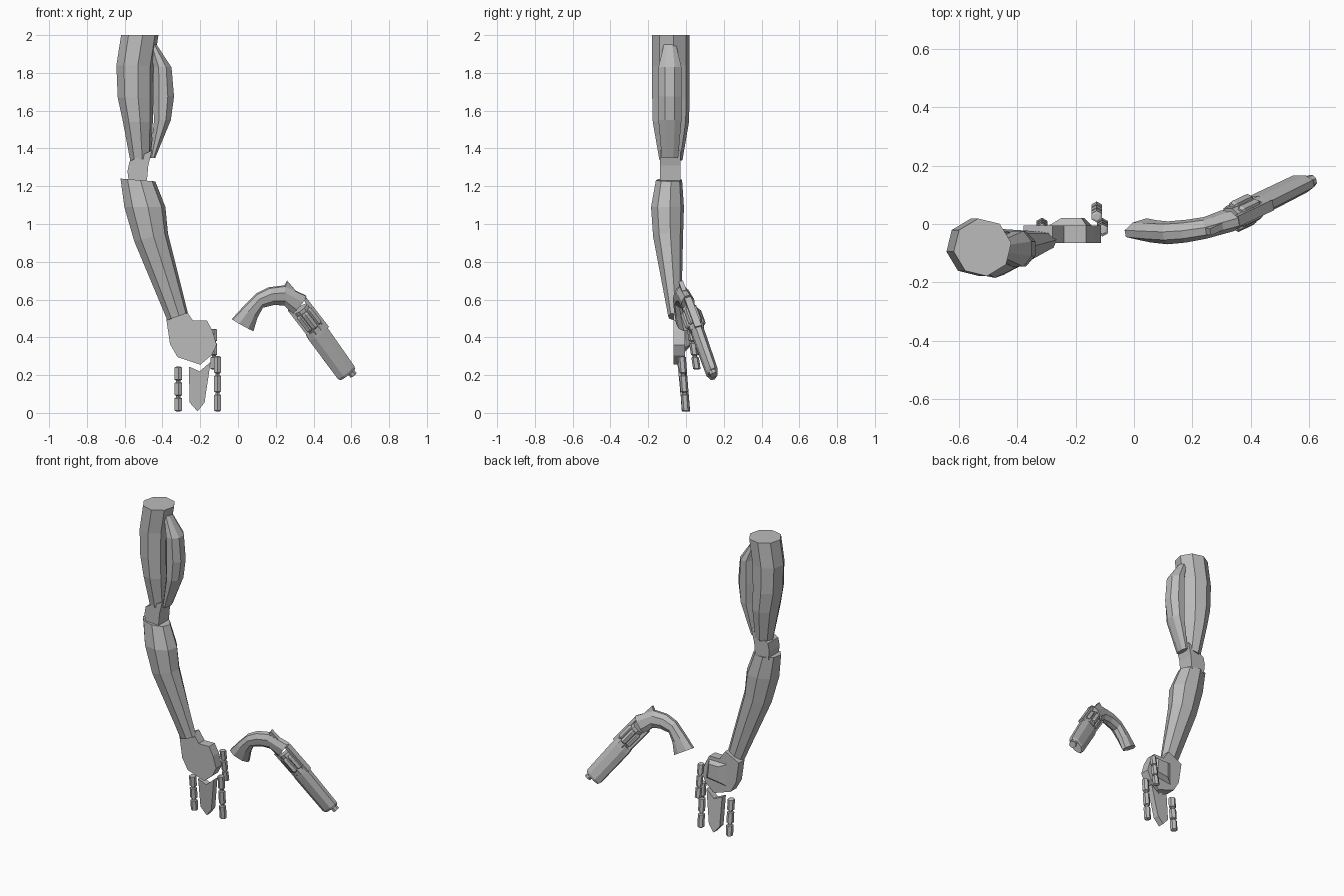
import bpy, bmesh, math
from mathutils import Vector

if "Cube" in bpy.data.objects:
    bpy.data.objects.remove(bpy.data.objects["Cube"])

grey = bpy.data.materials.new("plain_grey")
grey.diffuse_color = (0.5, 0.5, 0.5, 1)
grey.use_nodes = True
grey.node_tree.nodes["Principled BSDF"].inputs["Base Color"].default_value = grey.diffuse_color


def make(name, rings):
    """Skin a list of equal-sized point rings and cap both ends."""
    bm = bmesh.new()
    vs = [[bm.verts.new(p) for p in r] for r in rings]
    n = len(rings[0])
    for a, b in zip(vs, vs[1:]):
        for i in range(n):
            j = (i + 1) % n
            bm.faces.new((a[i], a[j], b[j], b[i]))
    bm.faces.new(vs[0])
    bm.faces.new(vs[-1])
    bmesh.ops.recalc_face_normals(bm, faces=bm.faces)
    me = bpy.data.meshes.new(name)
    bm.to_mesh(me)
    bm.free()
    me.materials.append(grey)
    ob = bpy.data.objects.new(name, me)
    bpy.context.collection.objects.link(ob)
    return ob


def limb(name, sections, sides=8, turn=0.15):
    """Sections are (x, y, z, radius x, radius y, slope of z along x)."""
    rings = []
    for x, y, z, rx, ry, slope in sections:
        ring = []
        for i in range(sides):
            t = turn + math.tau * i / sides
            dx = rx * math.cos(t)
            ring.append((x + dx, y + ry * math.sin(t), z + slope * dx))
        rings.append(ring)
    return make(name, rings)


def slab(name, outline, y0, y1, lean=0.0, z0=0.0):
    """Front outline extruded in y, leaning in y with height."""
    return make(name, [[(x, y + lean * (z - z0), z) for x, z in outline]
                       for y in (y0, y1)])


# Arm
limb("upper_arm", [(-.52, -.08, 2.0, .10, .10, 0), (-.545, -.08, 1.84, .10, .10, 0),
                   (-.543, -.08, 1.67, .095, .10, 0), (-.53, -.08, 1.54, .08, .097, 0),
                   (-.515, -.08, 1.34, .055, .062, .2)])
limb("upper_arm_muscle", [(-.45, -.085, 1.95, .02, .035, 0), (-.40, -.085, 1.83, .052, .066, 0),
                          (-.395, -.085, 1.675, .061, .066, 0), (-.40, -.085, 1.55, .048, .066, 0),
                          (-.452, -.085, 1.35, .015, .047, 0)], turn=math.pi / 8)
slab("elbow", [(-.575, 1.33), (-.455, 1.39), (-.475, 1.31), (-.483, 1.22),
               (-.578, 1.22), (-.585, 1.28)], -.138, -.03)
limb("forearm", [(-.53, -.09, 1.233, .093, .07, -.08), (-.493, -.098, 1.09, .11, .088, 0),
                 (-.46, -.095, .93, .09, .08, .25), (-.32, -.06, .51, .055, .035, .35)])

# Hand
slab("palm", [(-.38, .50), (-.28, .55), (-.24, .49), (-.165, .49), (-.135, .435),
              (-.113, .36), (-.14, .305), (-.20, .255), (-.32, .295), (-.36, .365)],
     -.066, -.006)
make("palm_back", [[(-.30, -.01, .47), (-.16, -.01, .47), (-.14, -.01, .34), (-.30, -.01, .32)],
                   [(-.25, .02, .45), (-.18, .02, .45), (-.17, .02, .36), (-.25, .02, .35)]])
slab("middle_fingers", [(-.26, .245), (-.203, .22), (-.145, .27), (-.177, .055),
                        (-.214, .008), (-.256, .055)], -.02, .02, -.1, .01)


# Jointed digits: three thick segments with thin links
def digit(name, x, top, bottom, y_top, y_bottom, r):
    sections = []
    for i in range(3):
        for f, k in ((0, .6), (.05, 1), (.85, 1), (.9, .6)):
            t = (i + f) / 2.9
            sections.append((x, y_top + (y_bottom - y_top) * t,
                             top + (bottom - top) * t, r * k, r * k, 0))
    limb(name, sections, 6, math.pi / 6)


digit("little_finger", -.316, .245, .008, -.02, 0, .022)
digit("index_finger", -.108, .30, .008, -.022, 0, .021)
digit("thumb", -.128, .445, .23, .025, .058, .02)

# Pistol frame of reference: along barrel, up, and sideways
O = Vector((.325, .015, .56))
D = Vector((.587, .279, -.76)).normalized()
U = Vector((.79, 0, .61)).normalized()
N = D.cross(U).normalized()


def gun(a, b, t):
    return O + D * a + U * b + N * t


def gun_front(x, z, t):
    """Point on the pistol's middle plane at front position x, z."""
    dx, dz = x - O.x, z - O.z
    det = D.x * U.z - U.x * D.z
    return gun((dx * U.z - dz * U.x) / det, (D.x * dz - D.z * dx) / det, t)


# Curved grip with octagonal sections: back edge, front edge, half width
OCT = [(0, .4), (.28, 1), (.72, 1), (1, .4), (1, -.4), (.72, -1), (.28, -1), (0, -.4)]
grip = [(-.03, .495, .08, .435, .03), (.03, .56, .10, .505, .034),
        (.10, .63, .13, .56, .036), (.165, .662, .19, .575, .035),
        (.245, .672, .245, .57, .033), (.36, .62, .285, .525, .035)]
make("grip", [[gun_front(x0 + (x1 - x0) * f, z0 + (z1 - z0) * f, w * k) for f, k in OCT]
              for x0, z0, x1, z1, w in grip])
make("hammer", [[gun_front(x, z, t) for x, z in
                 ((.235, .65), (.262, .698), (.305, .648), (.29, .62))] for t in (-.012, .012)])


def gun_bar(name, sections, sides=8):
    """Sections are (along, up, sideways, half height, half width)."""
    return make(name, [[gun(a, b + h * math.cos(p), t + w * math.sin(p))
                        for p in (math.tau * (i + .5) / sides for i in range(sides))]
                       for a, b, t, h, w in sections])


# Cylinder with raised chambers, held by straps
gun_bar("cylinder_core", [(.01, 0, 0, .042, .04), (.165, 0, 0, .042, .04)])
for i in range(6):
    p = math.tau * (i + .5) / 6
    b, t = .034 * math.cos(p), .036 * math.sin(p)
    gun_bar("chamber", [(.03, b, t, .013, .013), (.04, b, t, .02, .02),
                        (.125, b, t, .02, .02), (.135, b, t, .013, .013)], 6)
for name, b in (("top_strap", .05), ("lower_strap", -.05)):
    gun_bar(name, [(-.02, b, 0, .014, .026), (.18, b, 0, .014, .026)], 4)

# Barrel and muzzle
gun_bar("barrel", [(.145, -.005, 0, .062, .034), (.18, -.008, 0, .064, .036),
                   (.44, -.016, 0, .06, .033), (.455, -.016, 0, .052, .027)])
gun_bar("muzzle", [(.44, .006, 0, .022, .022), (.478, .006, 0, .022, .022)])
